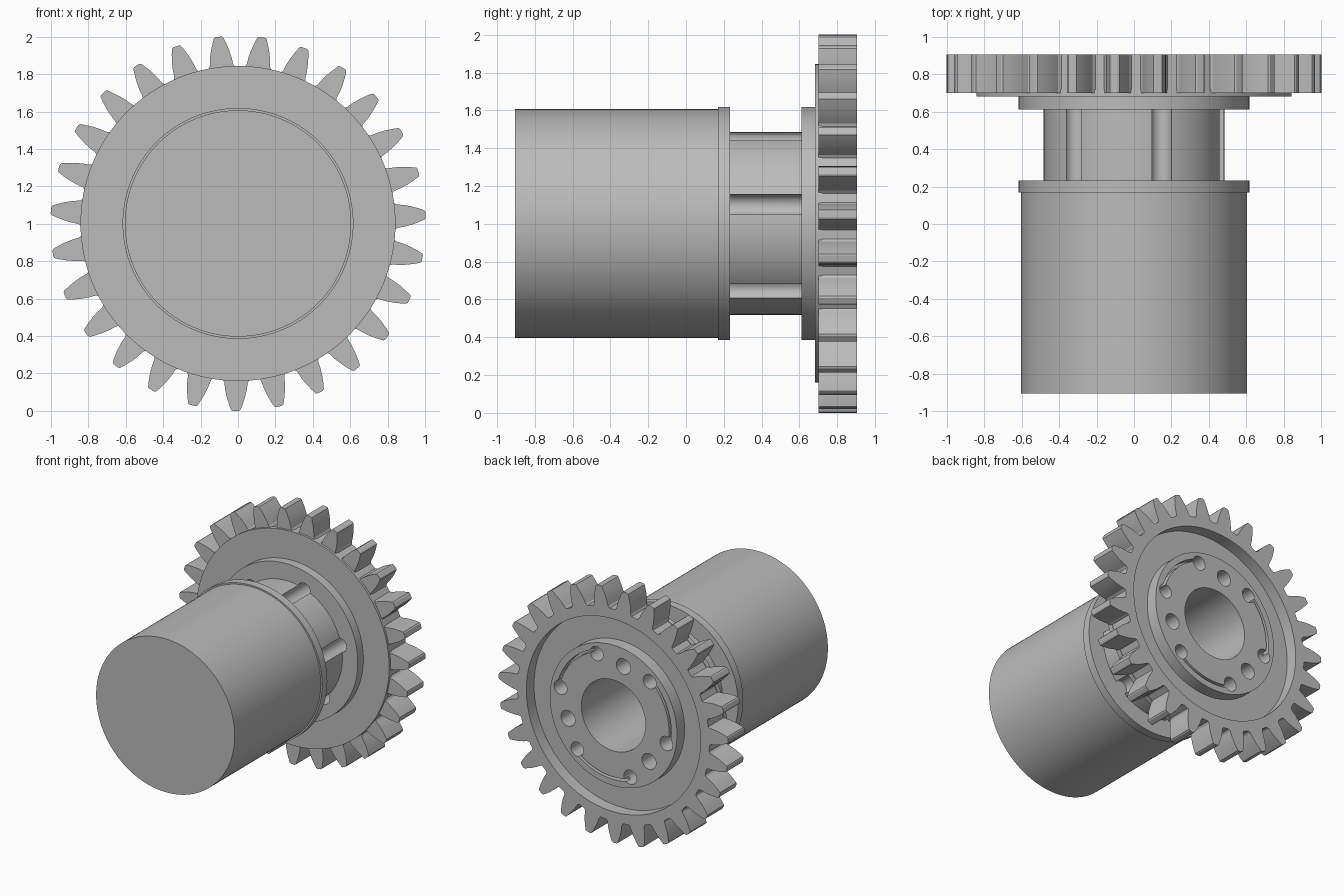
import bpy, bmesh
from math import sin, cos, pi, radians

CZ = 1.002        # height of the axle line
BACK = 0.905
TEETH = 27

cube = bpy.data.objects.get("Cube")
if cube:
    bpy.data.objects.remove(cube)

steel = bpy.data.materials.new("steel_grey")
steel.use_nodes = True
grey = (0.5, 0.5, 0.5, 1)
steel.diffuse_color = grey
steel.node_tree.nodes["Principled BSDF"].inputs["Base Color"].default_value = grey


def finish(name, bm):
    bmesh.ops.recalc_face_normals(bm, faces=bm.faces[:])
    mesh = bpy.data.meshes.new(name)
    bm.to_mesh(mesh)
    bm.free()
    mesh.materials.append(steel)
    obj = bpy.data.objects.new(name, mesh)
    bpy.context.collection.objects.link(obj)
    return obj


def polar(r, a):
    return r * cos(a), r * sin(a)


def arc(r, a0, a1, n):
    return [polar(r, a0 + (a1 - a0) * i / n) for i in range(n + 1)]


def circle(r, n, cx=0, cz=0):
    return [(cx + x, cz + z) for x, z in arc(r, 0, 2 * pi, n)[:-1]]


def prism(name, outline, y0, y1):
    """Extrude an x-z outline along y."""
    bm = bmesh.new()
    face = bm.faces.new([bm.verts.new((x, y0, CZ + z)) for x, z in outline])
    out = bmesh.ops.extrude_face_region(bm, geom=[face])
    verts = [g for g in out["geom"] if isinstance(g, bmesh.types.BMVert)]
    bmesh.ops.translate(bm, verts=verts, vec=(0, y1 - y0, 0))
    return finish(name, bm)


def lathe(name, profile, steps=128):
    """Spin (radius, y) points round the axle."""
    bm = bmesh.new()
    verts = [bm.verts.new((r, y, CZ)) for r, y in profile]
    edges = [bm.edges.new(p) for p in zip(verts, verts[1:])]
    bmesh.ops.spin(bm, geom=verts + edges, cent=(0, 0, CZ), axis=(0, 1, 0),
                   angle=2 * pi, steps=steps)
    bmesh.ops.remove_doubles(bm, verts=bm.verts[:], dist=0.0005)
    return finish(name, bm)


def cut(target, cutters):
    for c in cutters:
        c.hide_render = True
        mod = target.modifiers.new("cut", "BOOLEAN")
        mod.operation = "DIFFERENCE"
        mod.solver = "EXACT"
        mod.object = c
        bpy.context.view_layer.objects.active = target
        bpy.ops.object.modifier_apply(modifier=mod.name)
        bpy.data.objects.remove(c)


# Stepped shaft with collars, neck, web plate and bored hub
shaft = lathe("stepped_shaft", [
    (0, -BACK), (0.605, -BACK), (0.605, 0.168), (0.617, 0.168),
    (0.617, 0.232), (0.483, 0.232), (0.483, 0.612), (0.617, 0.612),
    (0.617, 0.682), (0.842, 0.682), (0.842, 0.72), (0.78, 0.72),
    (0.78, 0.81), (0.555, 0.81), (0.555, BACK), (0.28, BACK),
    (0.28, -0.3), (0, -0.3)])

cutters = []
# Six grooves that break out through the neck
for k in range(6):
    x, z = polar(0.472, radians(12 + 60 * k))
    cutters.append(prism("groove_cutter", circle(0.056, 24, x, z), 0.225, 1))
for k in range(3):
    # Three closed holes in the hub
    x, z = polar(0.418, radians(102 + 120 * k))
    cutters.append(prism("hole_cutter", circle(0.062, 24, x, z), 0.4, 1))
    # Thin arc slots joining pairs of grooves
    a0, a1 = radians(12 + 120 * k), radians(72 + 120 * k)
    cutters.append(prism("slot_cutter",
                         arc(0.505, a0, a1, 20) + arc(0.485, a1, a0, 20),
                         0.85, 1))
cut(shaft, cutters)

# Toothed ring: (radius, half width) up one flank of a tooth
flank = [(0.838, 0.073), (0.852, 0.063), (0.89, 0.058), (0.93, 0.049),
         (0.97, 0.036), (0.998, 0.025), (1.003, 0.016)]
outline = []
for k in range(TEETH):
    mid = radians(-90.7) + 2 * pi * k / TEETH
    outline += [polar(r, mid - w / r) for r, w in flank]
    outline += [polar(r, mid + w / r) for r, w in reversed(flank)]
gear = prism("gear_ring", outline, 0.70, BACK)
cut(gear, [prism("rim_cutter", circle(0.76, 128), 0.5, 1.2)])

for obj in (shaft, gear):
    bpy.ops.object.select_all(action="DESELECT")
    obj.select_set(True)
    bpy.context.view_layer.objects.active = obj
    bpy.ops.object.shade_smooth_by_angle(angle=radians(25))
